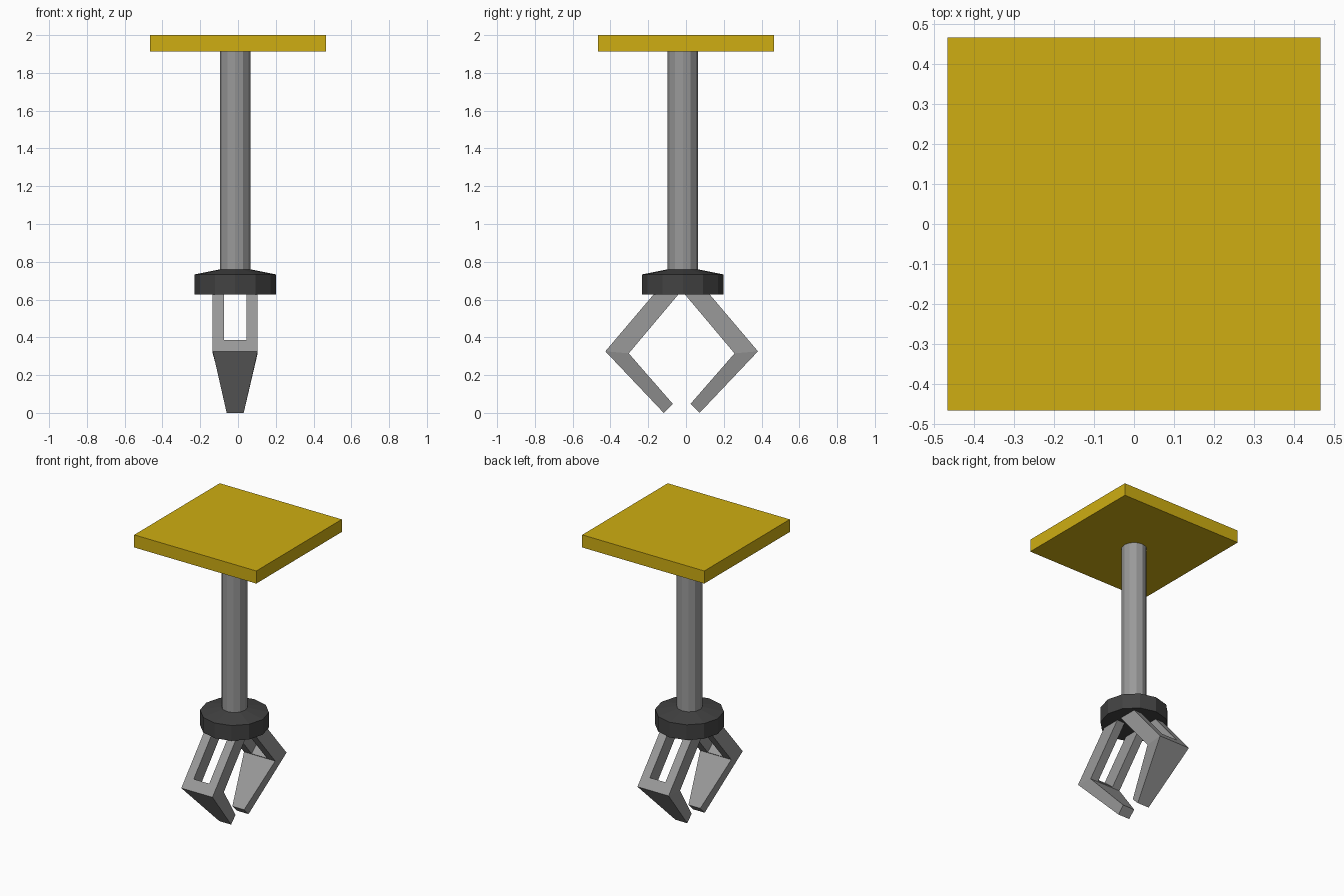
import bpy, bmesh
from mathutils import Vector
from math import cos, sin, tau

if "Cube" in bpy.data.objects:
    bpy.data.objects.remove(bpy.data.objects["Cube"])

CX, CY = -0.015, -0.017          # axis of the arm, slightly off the plate centre


def material(name, rgb):
    m = bpy.data.materials.new(name)
    m.diffuse_color = (*rgb, 1)
    m.use_nodes = True
    m.node_tree.nodes["Principled BSDF"].inputs["Base Color"].default_value = m.diffuse_color
    return m


YELLOW = material("yellow_paint", (0.62, 0.42, 0.006))
STEEL = material("steel", (0.32, 0.32, 0.32))
DARK = material("dark_metal", (0.055, 0.055, 0.055))


def loft(name, rings, mat=None, loc=(0, 0, 0)):
    """Closed solid through rings of points with equal counts."""
    bm = bmesh.new()
    loops = [[bm.verts.new(p) for p in ring] for ring in rings]
    n = len(loops[0])
    for a, b in zip(loops, loops[1:]):
        for i in range(n):
            j = (i + 1) % n
            bm.faces.new((a[i], a[j], b[j], b[i]))
    bm.faces.new(loops[0][::-1])
    bm.faces.new(loops[-1])
    bmesh.ops.recalc_face_normals(bm, faces=bm.faces)
    mesh = bpy.data.meshes.new(name)
    bm.to_mesh(mesh)
    bm.free()
    ob = bpy.data.objects.new(name, mesh)
    ob.location = loc
    if mat:
        mesh.materials.append(mat)
    bpy.context.collection.objects.link(ob)
    return ob


def turned(name, profile, mat, sides=12):
    """Faceted round part from (radius, height) pairs."""
    rings = [[(r * cos(tau * i / sides), r * sin(tau * i / sides), z)
              for i in range(sides)] for r, z in profile]
    return loft(name, rings, mat, (CX, CY, 0))


def section(inner, outer, half):
    """Rectangle across the finger: inner and outer (y, z), half width in x."""
    return [(-half, *inner), (half, *inner), (half, *outer), (-half, *outer)]


# Ceiling plate
P = 0.466
loft("mounting_plate", [[(-P, -P, z), (P, -P, z), (P, P, z), (-P, P, z)]
                        for z in (1.913, 2.0)], YELLOW)

# Pole and hub
turned("pole", [(0.081, 0.74), (0.081, 1.92)], STEEL)
turned("hub", [(0.216, 0.628), (0.216, 0.733), (0.081, 0.76)], DARK)

# Bent finger: upper arm, knee, tapered claw
along = Vector((-0.644, 0.765))
across = Vector((0.765, 0.644))
knee_in = Vector((0.28, 0.315))
top_in = knee_in + along * 0.412
fingers = loft("gripper_fingers", [
    section(top_in, top_in + across * 0.1, 0.119),
    section(knee_in, (0.404, 0.326), 0.119),
    section((0.047, 0.048), (0.095, 0.0), 0.045),
], STEEL, (CX, CY - 0.006, 0))

# Window through the upper arm
start = knee_in + along * 0.006
cutter = loft("window_cutter", [
    section(p - across * 0.05, p + across * 0.2, 0.059)
    for p in (start, start + along * 0.6)], STEEL, fingers.location)
cutter.hide_render = True
cutter.hide_set(True)
window = fingers.modifiers.new("window", "BOOLEAN")
window.object = cutter
window.operation = "DIFFERENCE"
window.solver = "EXACT"

# Opposite finger
mirror = fingers.modifiers.new("mirror", "MIRROR")
mirror.use_axis = (False, True, False)
mirror.use_mirror_merge = False
